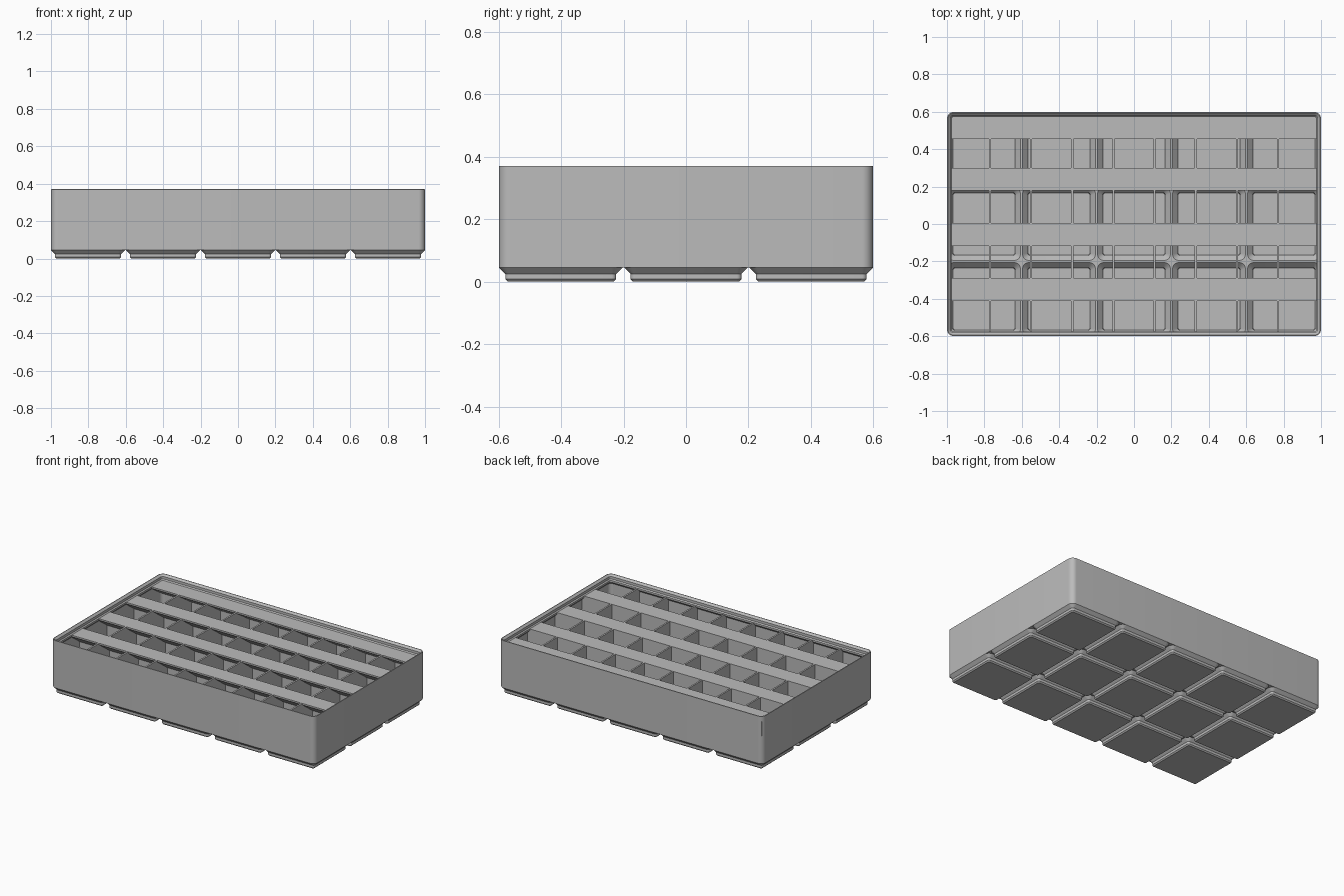
import bpy, bmesh, math

cube = bpy.data.objects.get("Cube")
if cube:
    bpy.data.objects.remove(cube, do_unlink=True)

PITCH = 0.401                 # size of one base cell
HX, HY, R = 1.0, 0.599, 0.036  # outer half sizes and corner radius
WALL_IN = 0.009               # wall thickness
TOP = 0.334                   # height of the label shelves
COLS, ROWS = 9, 4             # compartments
XS = [(i - 2) * PITCH for i in range(5)]
YS = [(j - 1) * PITCH for j in range(3)]

grey = bpy.data.materials.new("plain_grey")
grey.use_nodes = True
grey.diffuse_color = (0.5, 0.5, 0.5, 1)
bsdf = grey.node_tree.nodes["Principled BSDF"]
bsdf.inputs["Base Color"].default_value = (0.5, 0.5, 0.5, 1)
bsdf.inputs["Roughness"].default_value = 0.6


def finish(name, bm):
    bmesh.ops.remove_doubles(bm, verts=bm.verts, dist=0.00002)
    bmesh.ops.recalc_face_normals(bm, faces=bm.faces)
    mesh = bpy.data.meshes.new(name)
    bm.to_mesh(mesh)
    bm.free()
    mesh.materials.append(grey)
    obj = bpy.data.objects.new(name, mesh)
    bpy.context.collection.objects.link(obj)
    bpy.ops.object.select_all(action='DESELECT')
    obj.select_set(True)
    bpy.context.view_layer.objects.active = obj
    bpy.ops.object.shade_smooth_by_angle(angle=math.radians(30))
    return obj


def clamp_to_outline(x, y):
    """Keep a point inside the rounded outline of the bin."""
    x = max(-HX, min(HX, x))
    y = max(-HY, min(HY, y))
    dx, dy = abs(x) - (HX - R), abs(y) - (HY - R)
    if dx > 0 and dy > 0 and math.hypot(dx, dy) > R:
        k = R / math.hypot(dx, dy)
        x = math.copysign(HX - R + dx * k, x)
        y = math.copysign(HY - R + dy * k, y)
    return x, y


def rounded_ring(bm, cx, cy, hx, hy, r, z, seg=8):
    ring = []
    for q, (sx, sy) in enumerate([(1, 1), (-1, 1), (-1, -1), (1, -1)]):
        for i in range(seg + 1):
            a = math.pi / 2 * (q + i / seg)
            x = cx + sx * (hx - r) + r * math.cos(a)
            y = cy + sy * (hy - r) + r * math.sin(a)
            ring.append(bm.verts.new((*clamp_to_outline(x, y), z)))
    return ring


def bridge(bm, a, b):
    n = len(a)
    for i in range(n):
        bm.faces.new((a[i], a[(i + 1) % n], b[(i + 1) % n], b[i]))


def prism(name, outline, place, lo, hi):
    """Extrude a flat outline between lo and hi; place maps (u, z, w) to xyz."""
    bm = bmesh.new()
    ends = [[bm.verts.new(place(u, z, w)) for u, z in outline] for w in (lo, hi)]
    bridge(bm, *ends)
    for end in ends:
        bm.faces.new(end)
    return finish(name, bm)


# Outer wall with stacking lip: (inset, height) section swept round the outline
section = [(0, 0.0453), (0, 0.3695), (0.002, 0.3704), (0.005, 0.3704),
           (0.018, 0.358), (0.018, 0.341), (0.0248, 0.334), (0.0248, 0.322),
           (WALL_IN, 0.306), (WALL_IN, 0.0453)]
bm = bmesh.new()
rings = [rounded_ring(bm, 0, 0, HX - d, HY - d, R - d, z) for d, z in section]
for i, ring in enumerate(rings):
    bridge(bm, ring, rings[(i + 1) % len(rings)])
finish("outer_wall", bm)

# Hollow stepped feet: (half size, corner radius, height), outside then inside
foot = [(0.170, 0.0076, 0), (0.1776, 0.015, 0.0076), (0.1776, 0.015, 0.0248),
        (0.198, 0.036, 0.0453), (PITCH / 2, 0, 0.0453), (PITCH / 2, 0, 0.055),
        (0.195, 0.034, 0.055), (0.168, 0.014, 0.027), (0.165, 0.012, 0.009)]
for i, cx in enumerate(XS):
    for j, cy in enumerate(YS):
        bm = bmesh.new()
        rings = [rounded_ring(bm, cx, cy, h, h, r, z) for h, r, z in foot]
        for a, b in zip(rings, rings[1:]):
            bridge(bm, a, b)
        bm.faces.new(rings[0])
        bm.faces.new(rings[-1])
        finish(f"foot_{i + 1}_{j + 1}", bm)


def divider_outline(centres, half, top):
    """Side view of a divider whose lower edge drops into each hollow foot."""
    pts = [(-half, top)]
    for c in centres:
        pts += [(c - 0.19, 0.05), (c - 0.166, 0.028), (c - 0.166, 0.008),
                (c + 0.166, 0.008), (c + 0.166, 0.028), (c + 0.19, 0.05)]
    return pts + [(half, top)]


# Dividers running front to back
T = 0.0057
inner_x, inner_y = HX - WALL_IN, HY - WALL_IN
outline = divider_outline(YS, inner_y + 0.002, TOP - 0.0006)
for i in range(1, COLS):
    x = -inner_x + 2 * inner_x * i / COLS
    prism(f"column_divider_{i}", outline, lambda u, z, w: (w, u, z), x - T, x + T)

# Dividers running left to right
outline = divider_outline(XS, inner_x + 0.002, TOP - 0.0003)
for j in range(1, ROWS):
    y = -inner_y + 2 * inner_y * j / ROWS
    prism(f"row_divider_{j}", outline, lambda u, z, w: (u, w, z), y - T, y + T)

# Label shelves with sloped undersides at the back of every row
for j in range(1, ROWS + 1):
    back = -inner_y + 2 * inner_y * j / ROWS + T
    front = back - 0.122
    if j == ROWS:
        back, front = inner_y, 0.455
    shelf = [(back, TOP), (front, TOP), (front, TOP - 0.011), (back, TOP - 0.1)]
    prism(f"label_shelf_{j}", shelf, lambda u, z, w: (w, u, z), -0.988, 0.988)
